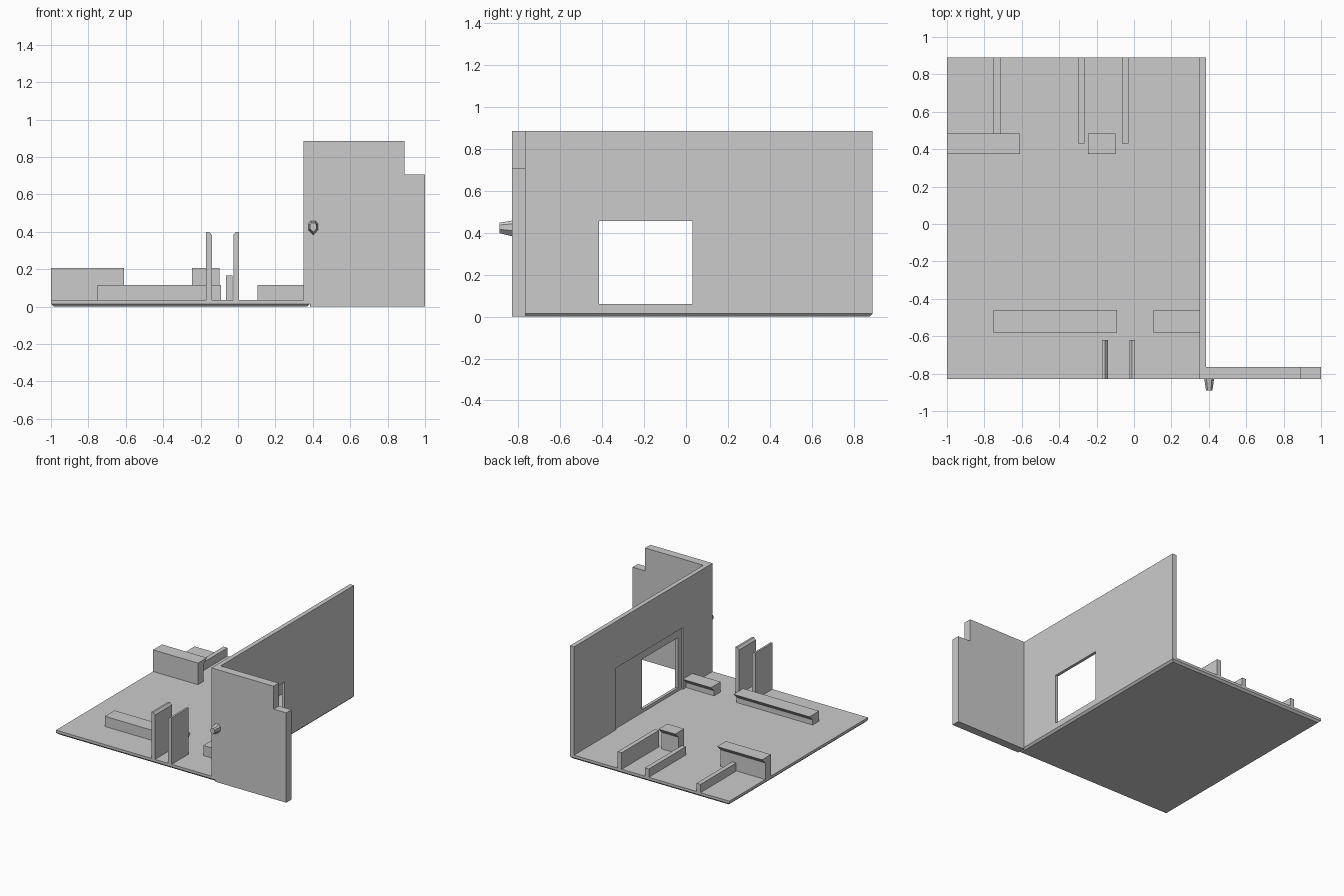
import bpy
import bmesh
from mathutils import Vector

cube = bpy.data.objects.get("Cube")
if cube:
    bpy.data.objects.remove(cube, do_unlink=True)

grey = bpy.data.materials.new("plain_grey")
grey.use_nodes = True
COLOUR = (0.6, 0.6, 0.6, 1)
grey.diffuse_color = COLOUR
grey.node_tree.nodes["Principled BSDF"].inputs["Base Color"].default_value = COLOUR


def finish(name, bm):
    bmesh.ops.recalc_face_normals(bm, faces=bm.faces)
    mesh = bpy.data.meshes.new(name)
    bm.to_mesh(mesh)
    bm.free()
    mesh.materials.append(grey)
    obj = bpy.data.objects.new(name, mesh)
    bpy.context.collection.objects.link(obj)
    return obj


def prism(name, profile, axis, start, end):
    """Extrude a 2D profile along x (profile y, z) or y (profile x, z)."""
    bm = bmesh.new()
    if axis == "x":
        points = [(start, a, b) for a, b in profile]
        step = Vector((end - start, 0, 0))
    else:
        points = [(a, start, b) for a, b in profile]
        step = Vector((0, end - start, 0))
    face = bm.faces.new([bm.verts.new(p) for p in points])
    grown = bmesh.ops.extrude_face_region(bm, geom=[face])["geom"]
    bmesh.ops.translate(bm, vec=step, verts=[g for g in grown if isinstance(g, bmesh.types.BMVert)])
    return finish(name, bm)


def box(name, x, y, z):
    return prism(name, [(x[0], z[0]), (x[1], z[0]), (x[1], z[1]), (x[0], z[1])], "y", *y)


def cut(target, cutter):
    mod = target.modifiers.new("cut", "BOOLEAN")
    mod.object = cutter
    mod.solver = "EXACT"
    cutter.hide_render = True
    cutter.hide_viewport = True
    cutter.display_type = "WIRE"


LEFT, RIGHT, FRONT, BACK = -1.0, 0.385, -0.83, 0.89
FLOOR, CHAMFER, WALL_TOP = 0.035, 0.015, 0.885
INNER = 0.35

# floor slab with a chamfered underside
floor = box("floor", (LEFT, RIGHT), (FRONT, BACK), (0, FLOOR))
for v in floor.data.vertices:
    if v.co.z < 0.001:
        v.co.x += CHAMFER if v.co.x < 0 else -CHAMFER
        v.co.y += CHAMFER if v.co.y < 0 else -CHAMFER
bm = bmesh.new()
bm.from_mesh(floor.data)
rim = [e for e in bm.edges if abs(e.verts[0].co.z - e.verts[1].co.z) > 0.01]
parts = bmesh.ops.subdivide_edges(bm, edges=rim, cuts=1)["geom_inner"]
for v in {g for g in parts if isinstance(g, bmesh.types.BMVert)}:
    v.co = (LEFT if v.co.x < 0 else RIGHT, FRONT if v.co.y < 0 else BACK, CHAMFER)
bm.to_mesh(floor.data)
bm.free()

# side wall with a window and a shallow recess on its inner face
side_wall = box("side_wall", (INNER, RIGHT), (FRONT, BACK), (CHAMFER, WALL_TOP))
cut(side_wall, box("recess_cutter", (0.3, INNER + 0.012), (-0.46, 0.37), (FLOOR, 0.52)))
cut(side_wall, box("window_cutter", (0.3, 0.45), (-0.415, 0.03), (0.06, 0.455)))

# front wall with a stepped top corner
prism("front_wall", [(RIGHT, 0), (1, 0), (1, 0.705), (0.89, 0.705), (0.89, WALL_TOP), (RIGHT, WALL_TOP)],
      "y", FRONT, -0.765)

# low counters, undercut along the top back edge
UNDERCUT = 0.04
for name, x, front, back, top in (
        ("front_right_counter", (-0.75, -0.09), -0.58, -0.46, 0.115),
        ("front_left_counter", (0.105, INNER), -0.58, -0.46, 0.115),
        ("back_right_counter", (LEFT, -0.61), 0.375, 0.485, 0.205),
        ("back_middle_counter", (-0.245, -0.10), 0.375, 0.485, 0.205)):
    prism(name, [(front, FLOOR), (back - UNDERCUT, FLOOR), (back - UNDERCUT, top - UNDERCUT),
                 (back, top), (front, top)], "x", *x)

# thin partitions along the back
for name, x, front, top in (("right_partition", -0.75, 0.45, 0.10),
                            ("middle_partition", -0.30, 0.43, 0.10),
                            ("left_partition", -0.065, 0.43, 0.165)):
    box(name, (x, x + 0.035), (front, BACK), (FLOOR, top))

# pair of entrance panels, bevelled on their facing top edges
for name, outer, side in (("right_entrance_panel", -0.17, 1), ("left_entrance_panel", 0.005, -1)):
    inner = outer + side * 0.03
    prism(name, [(outer, FLOOR), (inner, FLOOR), (inner, 0.383), (inner - side * 0.015, 0.40), (outer, 0.40)],
          "y", FRONT, -0.62)

# tapered wall knob with a pointed lower edge
centre = Vector((0.402, 0, 0.427))
knob = prism("wall_knob", [(0.402, 0.383), (0.428, 0.41), (0.428, 0.442), (0.416, 0.458),
                           (0.388, 0.458), (0.376, 0.442), (0.376, 0.41)], "y", FRONT, -0.89)
for v in knob.data.vertices:
    if v.co.y < FRONT - 0.01:
        v.co.x = centre.x + (v.co.x - centre.x) * 0.65
        v.co.z = centre.z + (v.co.z - centre.z) * 0.65
